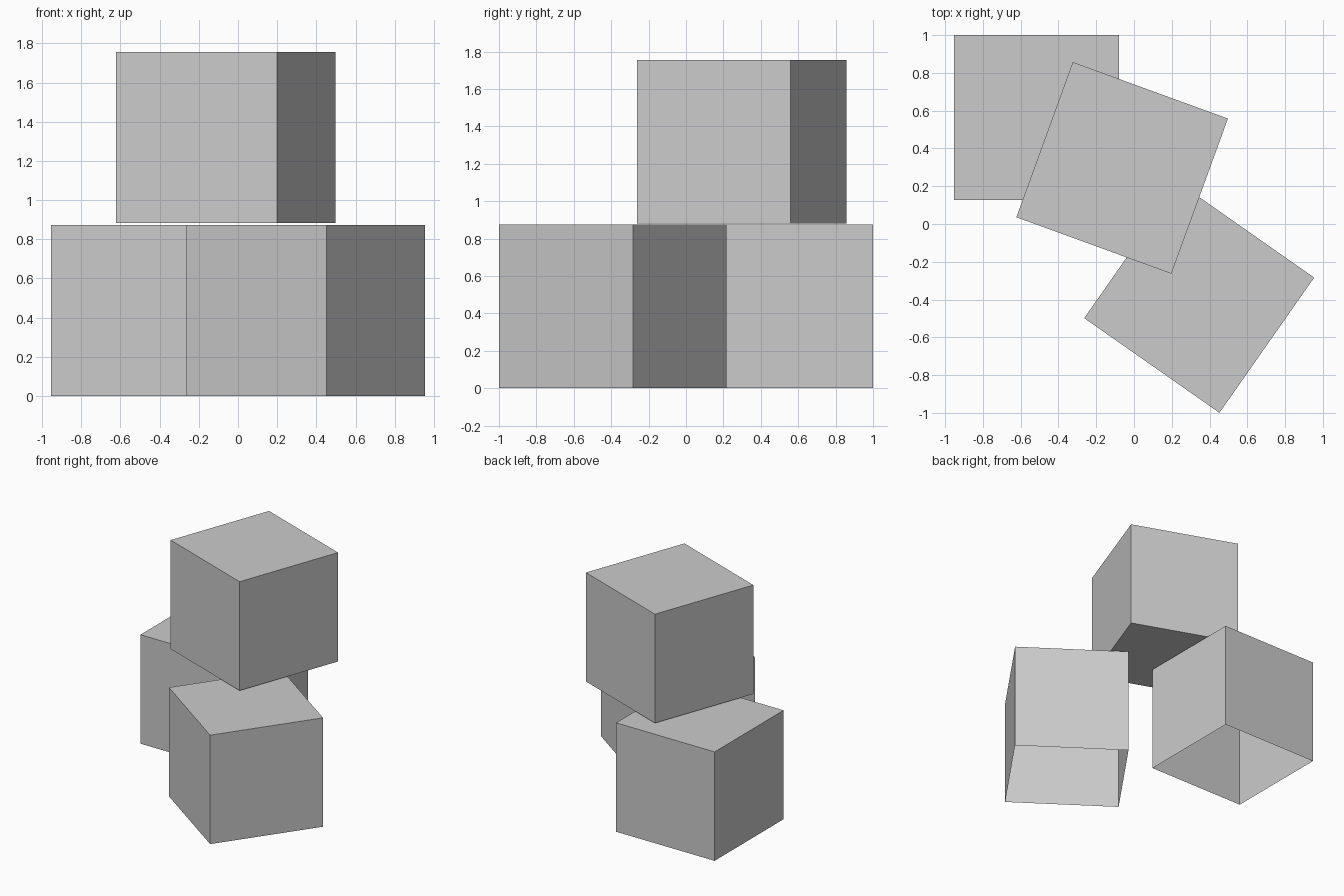
import bpy
import bmesh
from math import radians
from mathutils import Matrix, Vector

default = bpy.data.objects.get("Cube")
if default:
    bpy.data.objects.remove(default, do_unlink=True)

SIZE = 0.874
GAP = 0.008

# Plain grey for every block
grey = bpy.data.materials.new("plain_grey")
grey.use_nodes = True
grey.diffuse_color = (0.6, 0.6, 0.6, 1)
grey.node_tree.nodes["Principled BSDF"].inputs["Base Color"].default_value = (0.6, 0.6, 0.6, 1)


def block(name, x, y, base, turn, open_bottom=False):
    bm = bmesh.new()
    bmesh.ops.create_cube(bm, size=SIZE, matrix=Matrix.Translation((0, 0, SIZE / 2)))
    if open_bottom:
        bm.normal_update()
        floor = [f for f in bm.faces if f.normal.z < -0.5]
        bmesh.ops.delete(bm, geom=floor, context='FACES_ONLY')
    mesh = bpy.data.meshes.new(name)
    bm.to_mesh(mesh)
    bm.free()
    mesh.materials.append(grey)
    obj = bpy.data.objects.new(name, mesh)
    obj.location = Vector((x, y, base))
    obj.rotation_euler.z = radians(turn)
    bpy.context.collection.objects.link(obj)
    return obj


# Two hollow-bottomed blocks on the ground, one closed block across them
block("back_lower_block", -0.517, 0.563, 0, 0, open_bottom=True)
block("front_lower_block", 0.345, -0.391, 0, -35, open_bottom=True)
block("upper_block", -0.063, 0.297, SIZE + GAP, -20)
